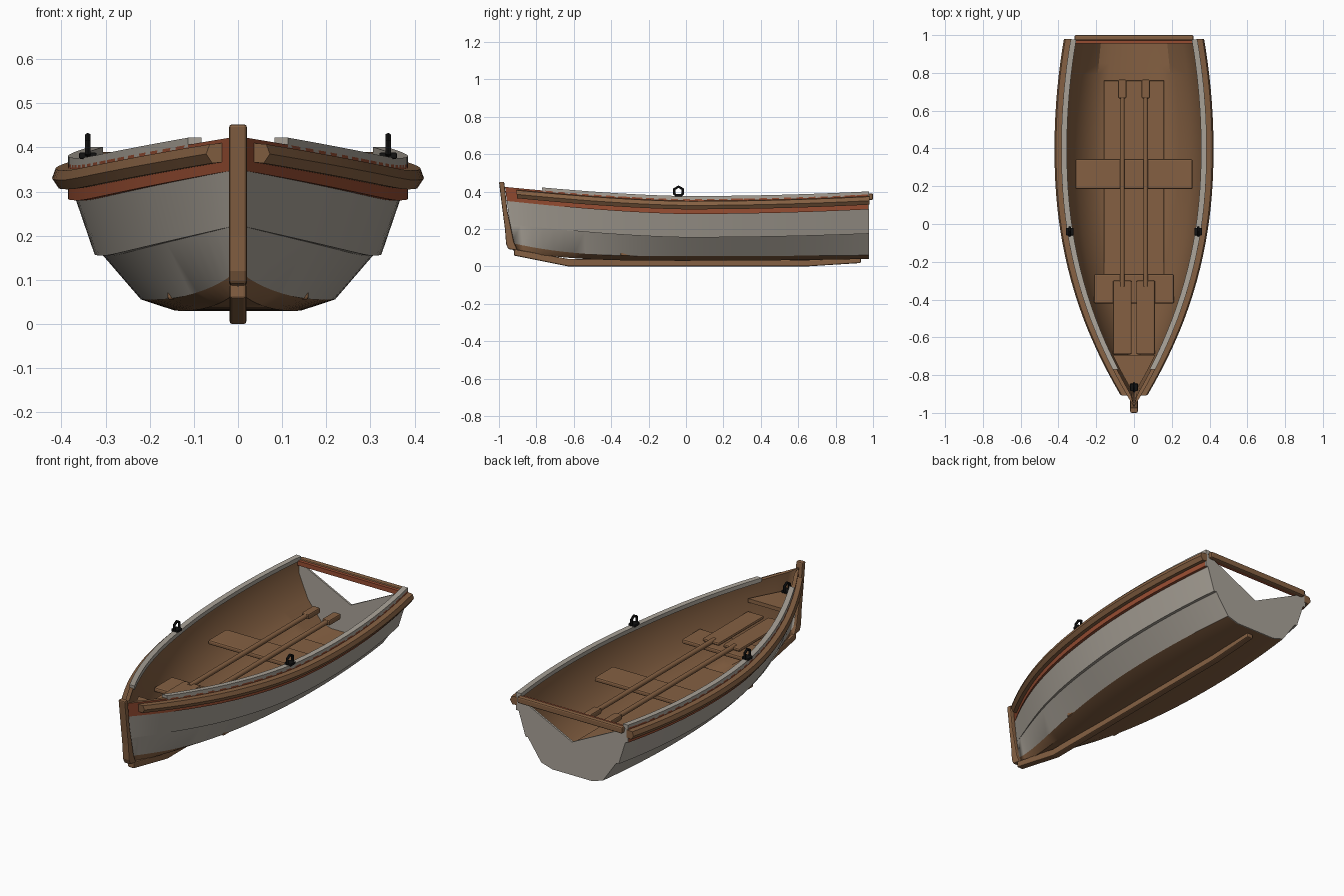
import bpy, bmesh, math

if "Cube" in bpy.data.objects:
    bpy.data.objects.remove(bpy.data.objects["Cube"])


def material(name, rgb):
    m = bpy.data.materials.new(name)
    m.diffuse_color = (*rgb, 1)
    m.use_nodes = True
    m.node_tree.nodes["Principled BSDF"].inputs["Base Color"].default_value = m.diffuse_color
    return m


WOOD = material("brown wood", (0.235, 0.118, 0.055))
GREY = material("warm grey paint", (0.40, 0.365, 0.315))
RED = material("rust red paint", (0.31, 0.075, 0.032))
BLACK = material("black iron", (0.006, 0.006, 0.006))


# ---- hull shape rules
def plan(y):
    """Fraction of full beam at station y."""
    if y < 0.4:
        return max(0.0, 1 - ((0.4 - y) / 1.37) ** 2.2)
    return 1 - 0.13 * ((y - 0.4) / 0.58) ** 2


def lift(y, bow, stern, p=1.5):
    return bow * (-y / 0.97) ** p if y < 0 else stern * (y / 0.98) ** 2


def sheer(y):
    return 0.36 + lift(y, 0.065, 0.025)


def half_beam(y):
    return 0.385 * plan(y)


def rake(y, z):
    """Lower part of the bow leans aft."""
    return y + 0.05 * max(0, (-y - 0.5) / 0.47) * (0.43 - z) / 0.4


def outer(y):
    f = plan(y)
    band, lap = 0.28 + lift(y, 0.07, 0.025), 0.155 + lift(y, 0.07, 0.02)
    chine = 0.055 + lift(y, 0.07, 0.005, 3)
    low = 0.03 + lift(y, 0.055, 0.01, 3)
    return [(0, low), (0.145 * f ** 1.5, low), (0.22 * f ** 1.25, chine),
            (0.308 * f ** 1.1, lap), (0.325 * f ** 1.1, lap),
            (0.368 * f, band), (0.385 * f, band), (0.385 * f, sheer(y))]


def hull_section(y):
    o = outer(y)
    inner = [(max(0, o[i][0] - d), o[i][1] + u) for i, d, u in
             ((7, 0.022, 0), (5, 0.012, 0.005), (3, 0.008, 0.01), (2, 0.012, 0.02), (1, 0, 0.022), (0, 0, 0.022))]
    return o + inner


# ---- helpers
def finish(ob, bevel=0, smooth=True):
    if bevel:
        b = ob.modifiers.new("bevel", 'BEVEL')
        b.width, b.segments, b.limit_method = bevel, 2, 'ANGLE'
    if smooth:
        bpy.ops.object.select_all(action='DESELECT')
        ob.select_set(True)
        bpy.context.view_layer.objects.active = ob
        bpy.ops.object.shade_smooth_by_angle(angle=math.radians(30))
    return ob


def mesh_object(name, bm, mats):
    bmesh.ops.recalc_face_normals(bm, faces=bm.faces)
    me = bpy.data.meshes.new(name)
    bm.to_mesh(me)
    bm.free()
    for m in mats:
        me.materials.append(m)
    ob = bpy.data.objects.new(name, me)
    bpy.context.collection.objects.link(ob)
    return ob


def mirror(ob):
    ob.modifiers.new("mirror", 'MIRROR').use_axis[0] = True
    return ob


def loft(name, y0, y1, n, section, mats, slots=None, closed=True):
    """Skin sections along y, then mirror to the other side."""
    bm = bmesh.new()
    rings = []
    for i in range(n + 1):
        y = y0 + (y1 - y0) * i / n
        rings.append([bm.verts.new((x, rake(y, z), z)) for x, z in section(y)])
    k = len(rings[0])
    for a, b in zip(rings, rings[1:]):
        for j in range(k if closed else k - 1):
            face = bm.faces.new((a[j], a[(j + 1) % k], b[(j + 1) % k], b[j]))
            face.material_index = slots[j] if slots else 0
    if closed:
        bm.faces.new(rings[0])
        bm.faces.new(rings[-1])
    return finish(mirror(mesh_object(name, bm, mats)))


def prism(name, pts, axis, lo, hi, mat, bevel=0):
    """Extrude a flat outline along x (points y,z) or y (points x,z)."""
    bm = bmesh.new()
    place = (lambda p, d: (d, p[0], p[1])) if axis == 'x' else (lambda p, d: (p[0], d, p[1]))
    a = [bm.verts.new(place(p, lo)) for p in pts]
    b = [bm.verts.new(place(p, hi)) for p in pts]
    bm.faces.new(a)
    bm.faces.new(b[::-1])
    for i in range(len(pts)):
        j = (i + 1) % len(pts)
        bm.faces.new((a[i], a[j], b[j], b[i]))
    return finish(mesh_object(name, bm, [mat]), bevel, False)


def box(name, x, y, z, mat, bevel=0):
    return prism(name, [(x[0], z[0]), (x[1], z[0]), (x[1], z[1]), (x[0], z[1])], 'y', *y, mat, bevel)


# ---- hull: brown bottom, grey strakes, red top band, brown lining
loft("hull", -0.968, 0.972, 32, hull_section, [WOOD, GREY, RED],
     [0, 0, 1, 1, 1, 2, 2] + [0] * 6, closed=False)


# ---- outer rail and grey gunwale cap
def rail_section(y):
    x, z = half_beam(y), sheer(y) - 0.032
    return [(x - 0.005, z - 0.02), (x + 0.022, z - 0.023), (x + 0.036, z - 0.002),
            (x + 0.028, z + 0.02), (x - 0.005, z + 0.023)]


def cap_section(y):
    x, z = half_beam(y), sheer(y)
    return [(x - 0.03, z - 0.006), (x, z - 0.006), (x, z + 0.016), (x - 0.03, z + 0.016)]


loft("outer_rail", -0.91, 0.98, 28, rail_section, [WOOD])
loft("gunwale_cap", -0.77, 0.978, 26, cap_section, [GREY])

# ---- transom with V-shaped cut, and its cross beam
half = outer(0.975)
outline = half[1:] + [(0, 0.22)] + [(-x, z) for x, z in half[:0:-1]]
prism("transom", outline, 'y', 0.968, 0.978, GREY)
box("transom_beam", (-0.315, 0.315), (0.972, 1.0), (0.355, 0.39), WOOD, 0.007)
box("transom_beam_trim", (-0.31, 0.31), (0.955, 0.973), (0.358, 0.382), RED)

# ---- stem post and keel
prism("stem_post", [(-1, 0.452), (-0.972, 0.452), (-0.955, 0.3), (-0.92, 0.13), (-0.90, 0.085),
                    (-0.95, 0.092), (-0.962, 0.12), (-0.968, 0.2), (-0.985, 0.33)],
      'x', -0.02, 0.02, WOOD, 0.006)
prism("keel", [(-0.92, 0.058), (-0.63, 0.0), (0.65, 0.0), (0.935, 0.018), (0.935, 0.045),
               (0.65, 0.034), (-0.63, 0.04), (-0.92, 0.092)], 'x', -0.019, 0.019, WOOD, 0.006)

# ---- seats, floor board, bow deck
box("middle_seat", (-0.31, 0.31), (0.185, 0.343), (0.222, 0.247), WOOD, 0.008)
box("bow_seat", (-0.212, 0.212), (-0.42, -0.265), (0.222, 0.247), WOOD, 0.008)
box("floor_board", (-0.16, 0.16), (-0.35, 0.76), (0.055, 0.085), WOOD, 0.006)


def deck_section(y):
    x = max(0.002, half_beam(y) - 0.035)
    return [(0, 0.31), (x, 0.31), (x, 0.33), (0, 0.33)]


loft("bow_deck", -0.95, -0.70, 6, deck_section, [WOOD])

# ---- oars lying on the seats
for side, x in (("left", -0.062), ("right", 0.062)):
    box(side + "_oar_blade", (x - 0.05, x + 0.05), (-0.69, -0.30), (0.248, 0.266), WOOD, 0.008)
    box(side + "_oar_grip", (x - 0.022, x + 0.022), (0.665, 0.765), (0.244, 0.274), WOOD, 0.007)
    bpy.ops.mesh.primitive_cylinder_add(vertices=12, radius=0.013, depth=1.02,
                                        location=(x, 0.18, 0.259), rotation=(math.pi / 2, 0, 0))
    shaft = bpy.context.object
    shaft.name = side + "_oar_shaft"
    shaft.data.materials.append(WOOD)
    finish(shaft)


# ---- iron oarlocks and bow ring
def iron_ring(name, x, y, z):
    box(name + "_base", (x - 0.02, x + 0.02), (y - 0.02, y + 0.02), (z, z + 0.014), BLACK, 0.003)
    bpy.ops.mesh.primitive_torus_add(major_segments=6, minor_segments=6, major_radius=0.026,
                                     minor_radius=0.007, location=(x, y, z + 0.026),
                                     rotation=(0, math.pi / 2, 0))
    ring = bpy.context.object
    ring.name = name + "_ring"
    ring.data.materials.append(BLACK)


iron_ring("left_oarlock", -0.34, -0.04, 0.374)
iron_ring("right_oarlock", 0.34, -0.04, 0.374)
iron_ring("bow_mooring", 0, -0.865, 0.329)
